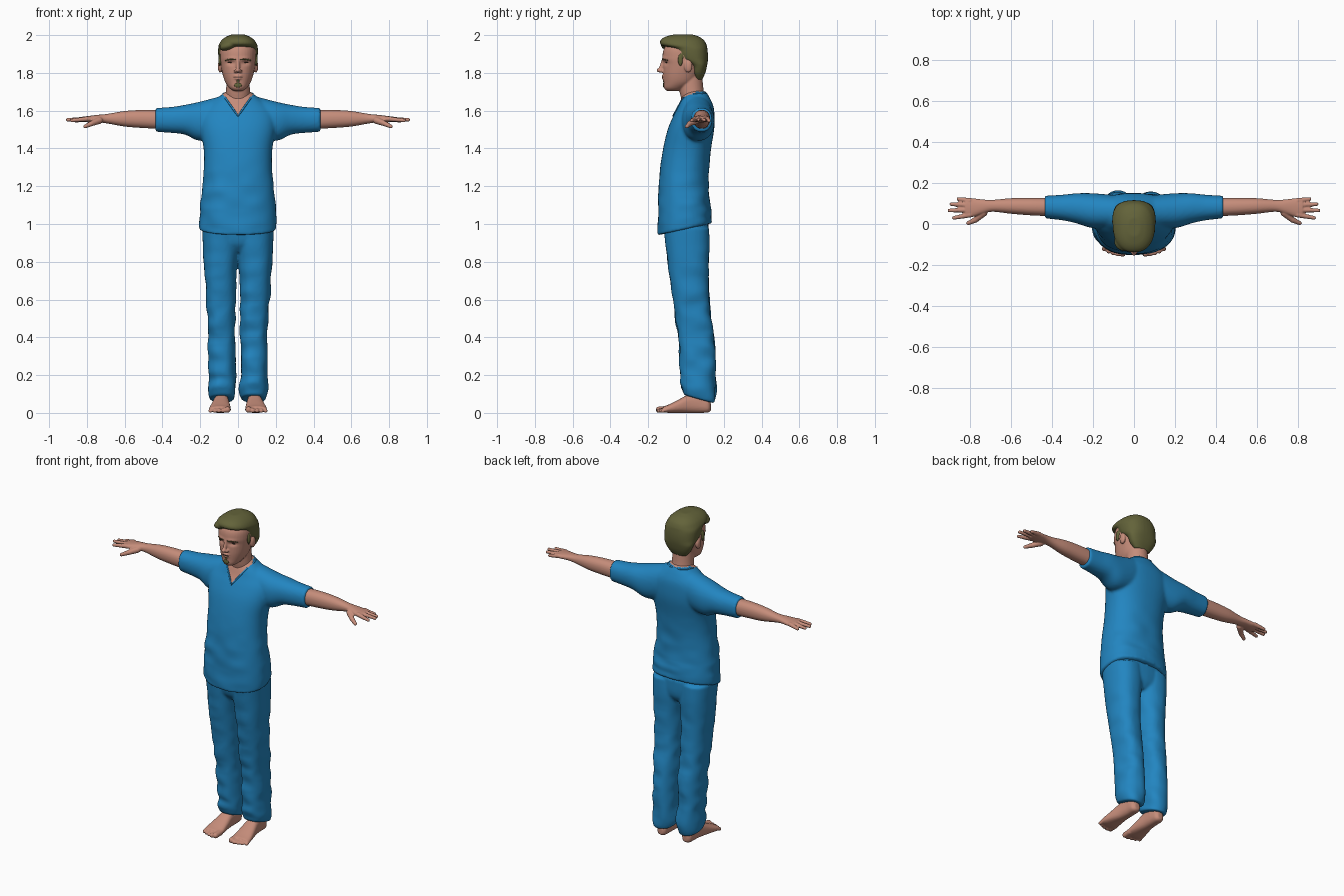
import bpy, bmesh, math
from mathutils import Vector, Matrix, noise
from mathutils.bvhtree import BVHTree

if "Cube" in bpy.data.objects:
    bpy.data.objects.remove(bpy.data.objects["Cube"])


def material(name, rgb):
    m = bpy.data.materials.new(name)
    m.diffuse_color = (*rgb, 1)
    m.use_nodes = True
    m.node_tree.nodes["Principled BSDF"].inputs["Base Color"].default_value = m.diffuse_color
    return m


BLUE = material("blue cloth", (0.016, 0.235, 0.53))
SKIN = material("skin", (0.56, 0.265, 0.195))
HAIR = material("olive hair", (0.125, 0.125, 0.042))
DARK = material("dark eye", (0.03, 0.02, 0.015))


def spline(rows, steps=5):
    """Catmull-Rom interpolation of section rows."""
    out = []
    for i in range(len(rows) - 1):
        p0, p1, p2, p3 = rows[max(i - 1, 0)], rows[i], rows[i + 1], rows[min(i + 2, len(rows) - 1)]
        for k in range(steps):
            t = k / steps
            out.append([0.5 * (2 * b + (c - a) * t + (2 * a - 5 * b + 4 * c - d) * t * t
                        + (3 * b - a - 3 * c + d) * t ** 3) for a, b, c, d in zip(p0, p1, p2, p3)])
    return out + [list(rows[-1])]


def loft(bm, axis, rows, n=2.2, sides=36, mirror=False):
    """Rows are (position on axis, u min, u max, v min, v max)."""
    for s in ((1, -1) if mirror else (1,)):
        rings = []
        for t, u0, u1, v0, v1 in spline(rows):
            ring = []
            for k in range(sides):
                a = 2 * math.pi * k / sides
                c, d = math.cos(a), math.sin(a)
                u = (u0 + u1) / 2 + (u1 - u0) / 2 * math.copysign(abs(c) ** (2 / n), c)
                v = (v0 + v1) / 2 + (v1 - v0) / 2 * math.copysign(abs(d) ** (2 / n), d)
                x, y, z = {"x": (t, u, v), "y": (u, t, v), "z": (u, v, t)}[axis]
                ring.append(bm.verts.new((s * x, y, z)))
            rings.append(ring)
        for a, b in zip(rings, rings[1:]):
            for k in range(sides):
                j = (k + 1) % sides
                bm.faces.new((a[k], a[j], b[j], b[k]))
        bm.faces.new(rings[0])
        bm.faces.new(rings[-1])


def ball(bm, c, r, mirror=False, rot=0):
    for s in ((1, -1) if mirror else (1,)):
        m = Matrix.Translation((s * c[0], c[1], c[2])) @ Matrix.Rotation(s * rot, 4, "Y") @ Matrix.Diagonal((*r, 1))
        bmesh.ops.create_icosphere(bm, subdivisions=3, radius=1, matrix=m)


def beads(bm, p, q, r0, r1, count=12):
    """Tapered finger made from overlapping balls, on both sides."""
    for i in range(count):
        t = i / (count - 1)
        r = r0 + (r1 - r0) * t
        ball(bm, Vector(p).lerp(Vector(q), t), (r, r, r), True)


def finish(name, bm, mats, voxel=0, smooth=3, shape=None):
    """Fuse the overlapping forms into one smooth skin, then sculpt it."""
    bmesh.ops.recalc_face_normals(bm, faces=bm.faces)
    me = bpy.data.meshes.new(name)
    bm.to_mesh(me)
    bm.free()
    ob = bpy.data.objects.new(name, me)
    bpy.context.collection.objects.link(ob)
    if voxel:
        r = ob.modifiers.new("fuse", "REMESH")
        r.mode, r.voxel_size = "VOXEL", voxel
        s = ob.modifiers.new("soften", "SMOOTH")
        s.factor, s.iterations = 0.5, smooth
        me = bpy.data.meshes.new_from_object(ob.evaluated_get(bpy.context.evaluated_depsgraph_get()))
        ob.modifiers.clear()
        ob.data = me
    if shape:
        for v in me.vertices:
            v.co = shape(v.co.copy())
    me.materials.clear()
    for m in mats:
        me.materials.append(m)
    me.polygons.foreach_set("use_smooth", [True] * len(me.polygons))
    me.update()
    return ob


def clamp(t):
    return max(0.0, min(1.0, t))


def fold(p, amount):
    return p + Vector((1, 1, 0)) * amount * noise.noise(Vector((p.x * 9, p.y * 9, p.z * 14)))


# Shirt: torso and sleeves
bm = bmesh.new()
loft(bm, "z", [(0.94, -.203, .203, -.150, .137), (1.0, -.205, .205, -.151, .135), (1.1, -.199, .199, -.149, .128),
               (1.2, -.190, .190, -.144, .121), (1.3, -.180, .180, -.136, .123), (1.4, -.182, .182, -.121, .133),
               (1.5, -.20, .20, -.097, .149), (1.57, -.20, .20, -.068, .151), (1.62, -.17, .17, -.042, .146),
               (1.66, -.122, .122, -.027, .130), (1.69, -.078, .078, -.012, .113), (1.705, -.06, .06, 0, .10)], 2.3, 48)
loft(bm, "x", [(.08, -.02, .14, 1.46, 1.68), (.2, -.02, .15, 1.44, 1.648), (.28, .003, .15, 1.473, 1.631),
               (.35, .018, .143, 1.482, 1.62), (.437, .028, .138, 1.488, 1.614)], 2.2, 36, True)


def shirt_shape(p):
    k = clamp((1.12 - p.z) / .17)
    p = fold(p, .006 * clamp((1.4 - p.z) / .2))
    p.z += (p.y + .15) * .22 * k
    return p


shirt = finish("shirt", bm, [BLUE, SKIN], .009, 4, shirt_shape)

# V neck opening cut into the shirt front
V_LOW, V_SLOPE = 1.572, .70
bm = bmesh.new()
bm.from_mesh(shirt.data)
for s in (1, -1):
    region = [f for f in bm.faces if f.calc_center_median().z > 1.5]
    geom = region + list({e for f in region for e in f.edges}) + list({v for f in region for v in f.verts})
    bmesh.ops.bisect_plane(bm, geom=geom, dist=1e-5, plane_co=(0, 0, V_LOW), plane_no=(s, 0, -V_SLOPE))
for f in bm.faces:
    c = f.calc_center_median()
    if c.y < .05 and abs(c.x) < V_SLOPE * (c.z - V_LOW) or c.z > 1.7:
        f.material_index = 1
bm.to_mesh(shirt.data)
tree = BVHTree.FromBMesh(bm)
bm.free()

# Collar band following the opening
side = []
for i in range(6):
    z = V_LOW + .019 * i
    hit = tree.ray_cast(Vector((V_SLOPE * (z - V_LOW), -1, z)), Vector((0, 1, 0)))[0]
    if hit:
        side.append(hit)
for p in ((.078, .045, 1.69), (.066, .085, 1.693), (.035, .108, 1.695)):
    side.append(tree.find_nearest(Vector(p))[0])
path = side + [Vector((-p.x, p.y, p.z)) for p in reversed(side[1:])]
cu = bpy.data.curves.new("collar", "CURVE")
cu.dimensions, cu.bevel_depth, cu.bevel_resolution = "3D", .005, 2
sp = cu.splines.new("POLY")
sp.points.add(len(path) - 1)
for q, p in zip(sp.points, path):
    q.co = (*p, 1)
sp.use_cyclic_u = True
cu.materials.append(BLUE)
bpy.context.collection.objects.link(bpy.data.objects.new("collar", cu))

# Trousers
bm = bmesh.new()
loft(bm, "z", [(.075, .02, .147, -.012, .145), (.12, .010, .156, -.026, .157), (.2, .012, .155, -.032, .160),
               (.4, .014, .158, -.042, .147), (.6, .012, .167, -.070, .124), (.75, .007, .178, -.092, .120),
               (.88, -.005, .186, -.107, .125), (.98, -.005, .19, -.12, .122)], 2.3, 36, True)
loft(bm, "z", [(.85, -.05, .05, -.06, .09), (.9, -.15, .15, -.1, .118), (1.0, -.185, .185, -.12, .12)], 2.4)


def trouser_shape(p):
    k = clamp((.2 - p.z) / .1)
    p = fold(p, .010 * clamp((.95 - p.z) / .4))
    p.z += (.06 - p.y) * .28 * k
    return p


finish("trousers", bm, [BLUE], .008, 4, trouser_shape)

# Arms and hands
bm = bmesh.new()
loft(bm, "x", [(.40, .038, .128, 1.503, 1.602), (.5, .042, .128, 1.508, 1.604), (.6, .05, .126, 1.516, 1.598),
               (.69, .060, .118, 1.532, 1.583), (.74, .050, .120, 1.538, 1.578), (.79, .034, .126, 1.538, 1.572),
               (.825, .034, .126, 1.542, 1.568)], 2.2, 28, True)
for base_y, tip_x, tip_y, tip_z in ((.045, .880, .030, 1.548), (.069, .902, .066, 1.552),
                                    (.092, .892, .097, 1.550), (.114, .858, .122, 1.546)):
    beads(bm, (.80, base_y, 1.556), (tip_x, tip_y, tip_z), .0135, .0095)
beads(bm, (.735, .055, 1.548), (.775, .020, 1.532), .019, .014)
beads(bm, (.775, .020, 1.532), (.810, .004, 1.516), .014, .010)
finish("arms", bm, [SKIN], .004, 2)

# Bare feet with toes
bm = bmesh.new()
loft(bm, "y", [(.132, .07, .10, .012, .05), (.115, .055, .118, .002, .075), (.07, .05, .122, 0, .10),
               (.02, .048, .128, 0, .10), (-.04, .042, .142, 0, .07), (-.09, .038, .152, 0, .045),
               (-.12, .042, .150, .003, .034)], 2.5, 28, True)
loft(bm, "z", [(.04, .05, .12, .03, .12), (.1, .05, .122, .03, .12), (.2, .05, .122, .03, .12)], 2, 24, True)
for i, tip in enumerate((-.143, -.147, -.142, -.134, -.124)):
    r = .017 if i == 0 else .0125 - .0005 * i
    beads(bm, (.055 + .022 * i, -.10, .019), (.056 + .0225 * i, tip, r), r * 1.05, r, 8)
finish("feet", bm, [SKIN], .005, 2)

# Head, neck, nose and ears
bm = bmesh.new()
loft(bm, "z", [(1.705, -.026, .026, -.102, -.03), (1.72, -.046, .046, -.116, .0), (1.75, -.067, .067, -.118, .05),
               (1.79, -.081, .081, -.121, .075), (1.84, -.091, .091, -.121, .095), (1.88, -.095, .095, -.125, .10),
               (1.93, -.092, .092, -.116, .10), (1.97, -.066, .066, -.08, .075), (1.985, -.03, .03, -.04, .04)], 2.15)
loft(bm, "z", [(1.60, -.075, .075, -.015, .11), (1.66, -.068, .068, -.025, .105), (1.71, -.063, .063, -.035, .093),
               (1.80, -.06, .06, -.04, .085)], 2)
ball(bm, (0, -.138, 1.814), (.014, .018, .012))
ball(bm, (.013, -.128, 1.809), (.010, .013, .009), True)
for i in range(8):
    ball(bm, (0, -.117 - .0025 * i, 1.867 - .007 * i), (.010, .012, .012))
ball(bm, (0, -.114, 1.784), (.026, .016, .006))
ball(bm, (0, -.113, 1.770), (.022, .016, .006))
ball(bm, (0, -.106, 1.732), (.024, .014, .016))
ball(bm, (.095, .012, 1.835), (.012, .022, .034), True)


def face_shape(p):
    if p.y < -.05:
        e = ((abs(p.x) - .040) / .022) ** 2 + ((p.z - 1.853) / .012) ** 2
        p.y += .010 * math.exp(-e)
        b = ((abs(p.x) - .035) / .03) ** 2 + ((p.z - 1.876) / .009) ** 2
        p.y -= .004 * math.exp(-b)
    return p


head = finish("head", bm, [SKIN], .0045, 3, face_shape)
bm = bmesh.new()
bm.from_mesh(head.data)
face = BVHTree.FromBMesh(bm)
bm.free()


def on_face(x, z):
    return face.ray_cast(Vector((x, -1, z)), Vector((0, 1, 0)))[0]


# Painted face details
bm = bmesh.new()
ball(bm, on_face(.040, 1.855), (.017, .004, .0035), True, .1)
ball(bm, on_face(0, 1.777), (.024, .003, .0018))
finish("eyes_and_mouth_line", bm, [DARK])
bm = bmesh.new()
for i in range(6):
    ball(bm, on_face(.018 + .009 * i, 1.871 + .0016 * i - .0005 * i * i), (.007, .003, .0032), True)
ball(bm, on_face(0, 1.735), (.020, .004, .012))
ball(bm, on_face(0, 1.757), (.007, .003, .009))
finish("brows_and_goatee", bm, [HAIR])

# Hair cap with side-swept fringe
bm = bmesh.new()
loft(bm, "z", [(1.765, -.05, .05, .05, .086), (1.80, -.078, .078, .032, .102), (1.84, -.095, .095, .022, .112),
               (1.87, -.102, .102, -.035, .116), (1.90, -.105, .105, -.06, .116), (1.928, -.105, .105, -.078, .113),
               (1.948, -.102, .102, -.132, .109), (1.972, -.088, .088, -.135, .096), (1.992, -.062, .062, -.108, .068),
               (2.004, -.03, .03, -.06, .03)], 2.4)
ball(bm, (-.045, -.085, 1.948), (.055, .048, .026), rot=-.35)
ball(bm, (.096, -.03, 1.868), (.008, .014, .034), True)
finish("hair", bm, [HAIR], .005, 3)
